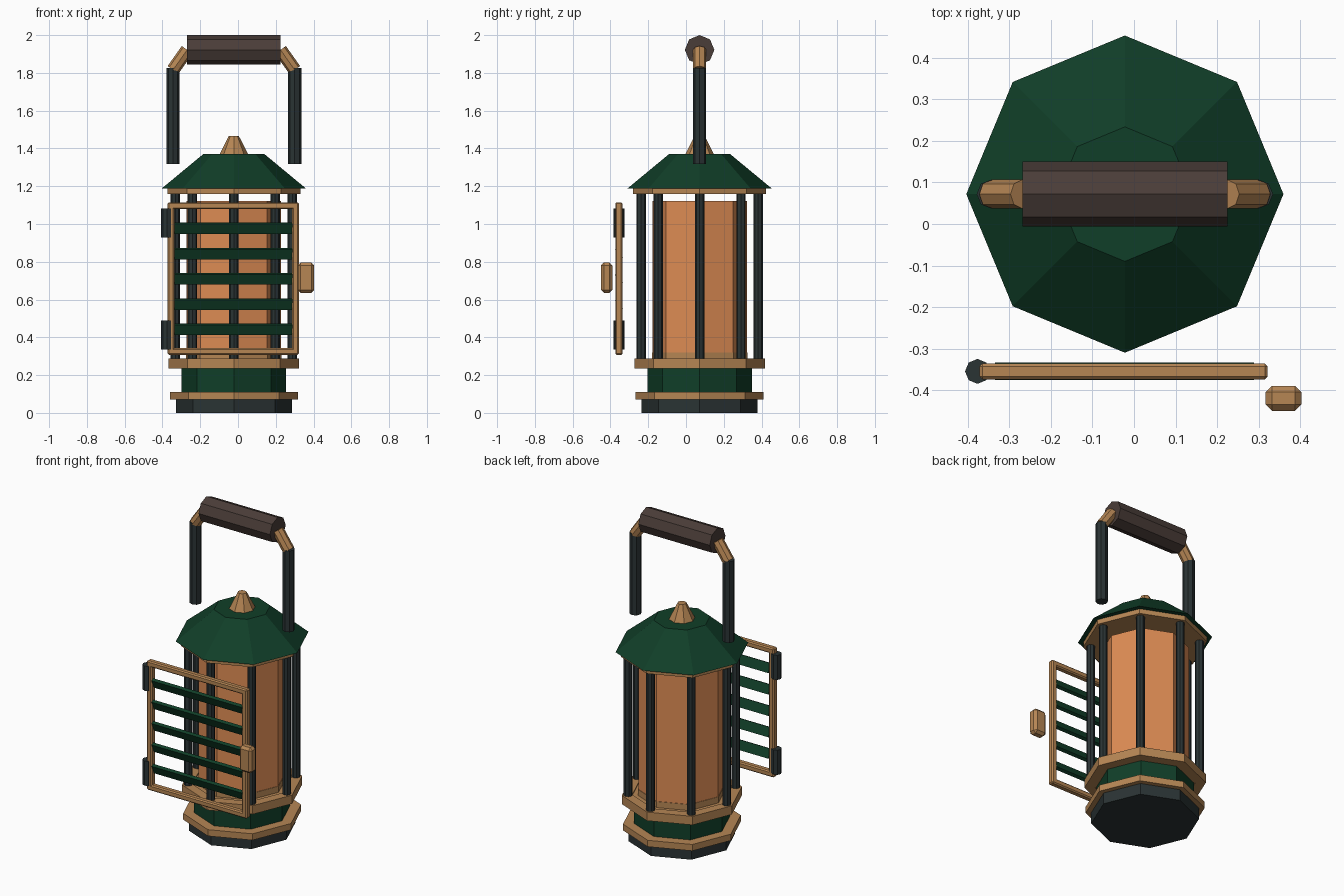
import bpy, math
from mathutils import Vector

if "Cube" in bpy.data.objects:
    bpy.data.objects.remove(bpy.data.objects["Cube"])

CX, CY = -0.022, 0.072          # lantern axis


def mat(name, r, g, b):
    m = bpy.data.materials.new(name)
    lin = lambda c: ((c / 255 + 0.055) / 1.055) ** 2.4
    m.diffuse_color = (lin(r), lin(g), lin(b), 1)
    m.use_nodes = True
    m.node_tree.nodes["Principled BSDF"].inputs["Base Color"].default_value = m.diffuse_color
    return m


GREEN = mat("dark green paint", 16, 62, 40)
BRASS = mat("aged brass", 182, 134, 84)
GLASS = mat("amber glass", 222, 140, 84)
IRON = mat("dark iron", 42, 51, 52)
GRIP = mat("brown grip", 74, 61, 56)


def finish(name, m):
    o = bpy.context.object
    o.name = name
    o.data.materials.append(m)
    return o


def prism(name, m, z0, z1, r0, r1=None, x=CX, y=CY):
    """Upright octagonal prism or frustum with corners on the axes."""
    bpy.ops.mesh.primitive_cone_add(vertices=8, radius1=r0, radius2=r0 if r1 is None else r1,
                                    depth=z1 - z0, location=(x, y, (z0 + z1) / 2))
    return finish(name, m)


def rod(name, m, a, b, r):
    """Octagonal rod between two points."""
    a, b = Vector(a), Vector(b)
    bpy.ops.mesh.primitive_cylinder_add(vertices=8, radius=r, depth=(b - a).length, location=(a + b) / 2)
    o = finish(name, m)
    o.rotation_euler = (b - a).to_track_quat('Z', 'Y').to_euler()
    return o


def box(name, m, loc, size, rot=(0, 0, 0), bevel=0):
    bpy.ops.mesh.primitive_cube_add(size=1, location=loc, rotation=rot)
    o = finish(name, m)
    o.scale = size
    bpy.ops.object.transform_apply(location=False, rotation=False, scale=True)
    if bevel:
        b = o.modifiers.new("bevel", 'BEVEL')
        b.width, b.segments = bevel, 1
    return o


# base
prism("base_foot", IRON, 0, 0.07, 0.307)
prism("base_ring", BRASS, 0.07, 0.11, 0.339)
prism("base_drum", GREEN, 0.11, 0.237, 0.277)
prism("glass_floor", BRASS, 0.237, 0.282, 0.305)
prism("glass_collar", BRASS, 0.28, 0.32, 0.253)

# glass, cage bars and segmented lower ring
prism("glass_chamber", GLASS, 0.29, 1.122, 0.25)
for i in range(8):
    t = i * math.pi / 4
    prism(f"cage_bar_{i + 1}", IRON, 0.27, 1.165, 0.025,
          x=CX + 0.31 * math.cos(t), y=CY + 0.31 * math.sin(t))
    t += math.pi / 8
    box(f"lower_ring_segment_{i + 1}", BRASS,
        (CX + 0.292 * math.cos(t), CY + 0.292 * math.sin(t), 0.262),
        (0.055, 0.265, 0.054), (0, 0, t))

# roof
prism("upper_ring", BRASS, 1.158, 1.19, 0.352)
prism("roof", GREEN, 1.188, 1.37, 0.382, 0.162)
prism("roof_finial", BRASS, 1.37, 1.467, 0.075, 0.026)

# carrying handle
for side, s in (("left", -1), ("right", 1)):
    prism(f"handle_post_{side}", IRON, 1.317, 1.825, 0.035, x=CX + s * 0.322)
    rod(f"handle_elbow_{side}", BRASS, (CX + s * 0.322, CY, 1.816), (CX + s * 0.247, CY, 1.922), 0.035)
rod("handle_grip", GRIP, (CX - 0.247, CY, 1.922), (CX + 0.247, CY, 1.922), 0.078)

# louvred door in front
DY = -0.355
for name, z in (("top", 1.097), ("bottom", 0.325)):
    box(f"door_rail_{name}", BRASS, (-0.026, DY, z), (0.692, 0.038, 0.036), bevel=0.007)
for name, x in (("left", -0.354), ("right", 0.304)):
    box(f"door_stile_{name}", BRASS, (x, DY, 0.711), (0.036, 0.038, 0.808), bevel=0.007)
for i in range(5):
    box(f"door_slat_{i + 1}", GREEN, (-0.023, DY, 0.442 + i * 0.1338),
        (0.624, 0.02, 0.058), (math.radians(25), 0, 0))
for name, z in (("lower", 0.412), ("upper", 1.006)):
    prism(f"door_hinge_{name}", IRON, z - 0.077, z + 0.077, 0.03, x=-0.377, y=DY)
box("door_latch", BRASS, (0.36, -0.42, 0.716), (0.086, 0.06, 0.16), bevel=0.015)
